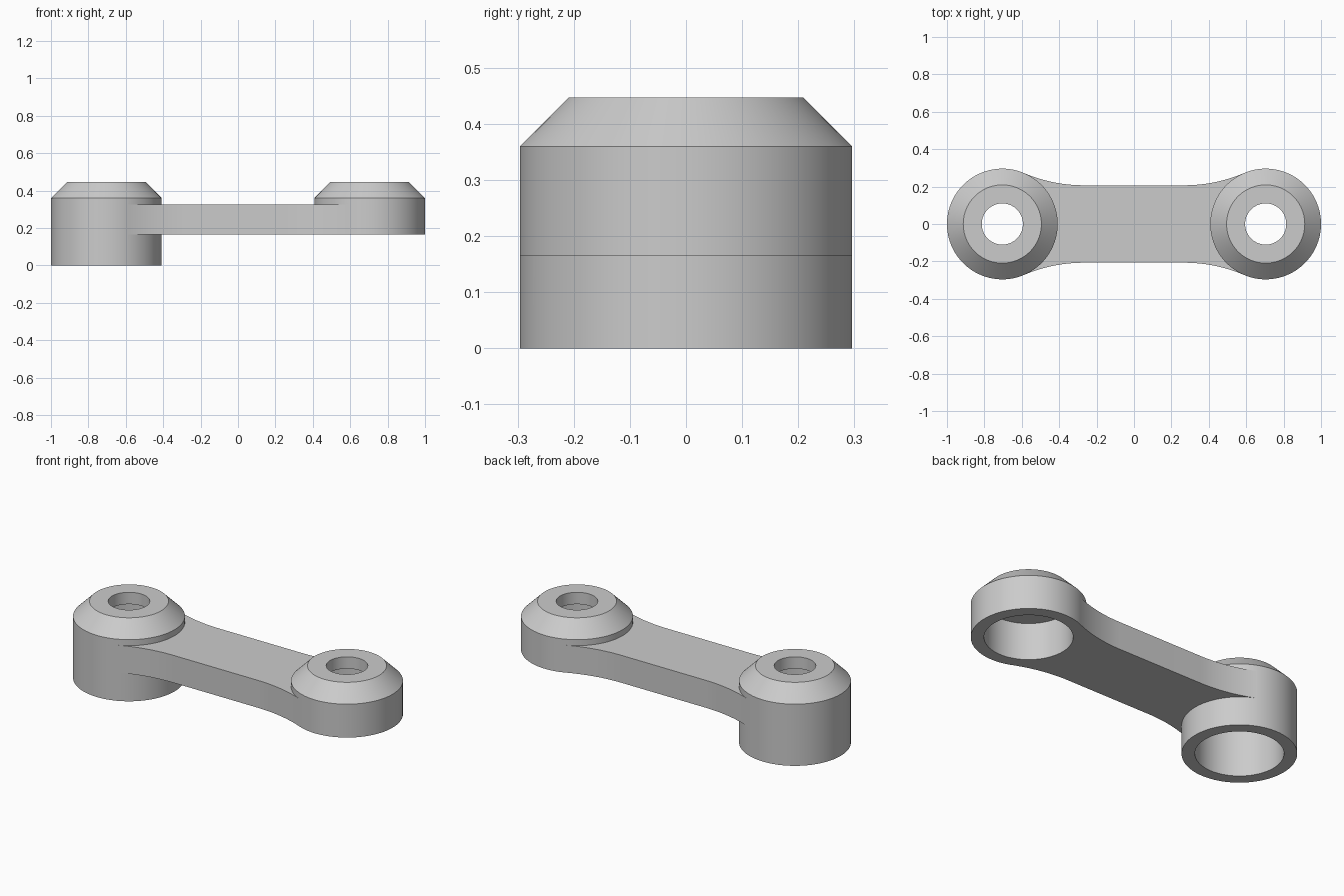
import bpy, bmesh, math

if "Cube" in bpy.data.objects:
    bpy.data.objects.remove(bpy.data.objects["Cube"])

CX, R = 0.704, 0.296          # boss centre offset and outer radius
TOP, SHOULDER = 0.447, 0.36   # boss top and start of the chamfer
ARM_Z0, ARM_Z1, ARM_W = 0.165, 0.325, 0.207
SEG = 96


def finish(bm, name):
    bmesh.ops.recalc_face_normals(bm, faces=bm.faces)
    me = bpy.data.meshes.new(name)
    bm.to_mesh(me)
    bm.free()
    ob = bpy.data.objects.new(name, me)
    bpy.context.collection.objects.link(ob)
    return ob


def lathe(name, x, profile):
    """Solid of stacked rings (radius, z), capped at both ends."""
    bm = bmesh.new()
    rings = [[bm.verts.new((x + r * math.cos(2 * math.pi * i / SEG),
                            r * math.sin(2 * math.pi * i / SEG), z))
              for i in range(SEG)] for r, z in profile]
    for a, b in zip(rings, rings[1:]):
        for i in range(SEG):
            j = (i + 1) % SEG
            bm.faces.new((a[i], a[j], b[j], b[i]))
    bm.faces.new(rings[0][::-1])
    bm.faces.new(rings[-1])
    return finish(bm, name)


def boolean(target, tool, op):
    mod = target.modifiers.new(op.title(), 'BOOLEAN')
    mod.operation, mod.solver, mod.object = op, 'EXACT', tool
    bpy.context.view_layer.objects.active = target
    bpy.ops.object.modifier_apply(modifier=mod.name)
    bpy.data.objects.remove(tool)


# Arm outline: straight waist, fillet arcs tangent to the bosses
x0 = 0.27
d = CX - x0
fr = (d * d + ARM_W ** 2 - R ** 2) / (2 * (R - ARM_W))
end = math.atan2(d, ARM_W + fr)
quarter = [(x0 + fr * math.sin(end * i / 20),
            ARM_W + fr - fr * math.cos(end * i / 20)) for i in range(21)]
quarter.append((CX, 0.12))    # ends inside the boss
right = quarter + [(x, -y) for x, y in reversed(quarter)]
outline = right + [(-x, -y) for x, y in right]
bm = bmesh.new()
face = bm.faces.new([bm.verts.new((x, y, ARM_Z0)) for x, y in outline])
ext = bmesh.ops.extrude_face_region(bm, geom=[face])
bmesh.ops.translate(bm, vec=(0, 0, ARM_Z1 - ARM_Z0),
                    verts=[v for v in ext["geom"] if isinstance(v, bmesh.types.BMVert)])
link = finish(bm, "link_arm")

# Chamfered bosses: tall on the left, short on the right
bosses = ((-CX, 0.0), (CX, ARM_Z0))
for x, base in bosses:
    boss = lathe("boss", x, [(R, base), (R, SHOULDER), (R - 0.087, TOP)])
    boolean(link, boss, 'UNION')

# Stepped bores: wide socket from below, small hole through the top
for x, base in bosses:
    bore = lathe("bore_cutter", x, [(0.228, base - 0.1), (0.228, 0.378),
                                    (0.11, 0.378), (0.11, TOP + 0.1)])
    boolean(link, bore, 'DIFFERENCE')

bpy.ops.object.select_all(action='DESELECT')
link.select_set(True)
bpy.context.view_layer.objects.active = link
bpy.ops.object.shade_smooth_by_angle(angle=math.radians(30))
